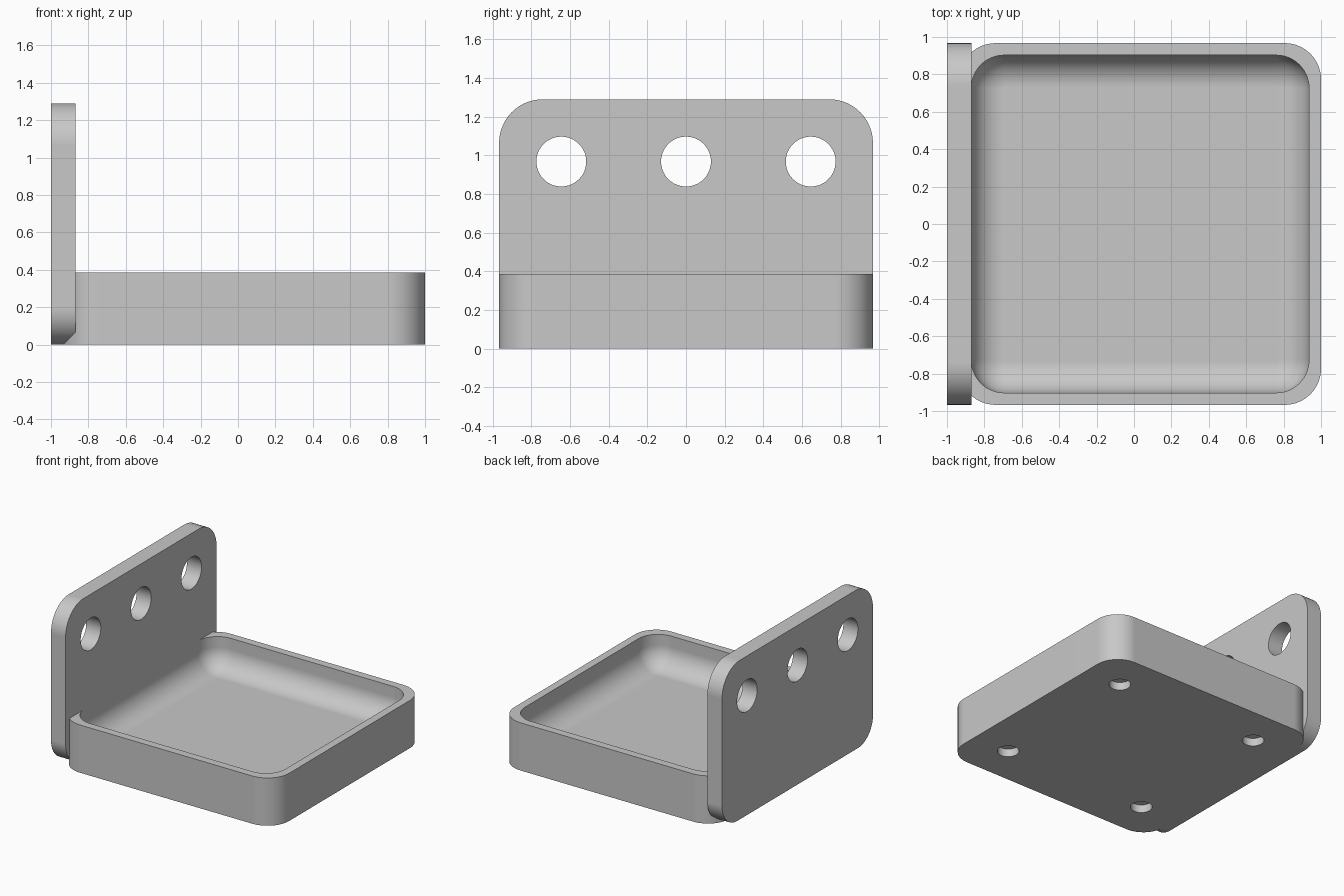
import bpy, bmesh, math
from mathutils import Matrix, Vector

cube = bpy.data.objects.get("Cube")
if cube:
    bpy.data.objects.remove(cube, do_unlink=True)

grey = bpy.data.materials.new("light_grey")
grey.use_nodes = True
grey.diffuse_color = (0.58, 0.58, 0.58, 1)
grey.node_tree.nodes["Principled BSDF"].inputs["Base Color"].default_value = (0.58, 0.58, 0.58, 1)

STEPS = 14       # segments per rounded corner
HALF = 0.967     # half width of the tray and plate
TRAY_X = 1 - HALF
HOLE_Y = 0.645


def rounded_rect(x0, x1, y0, y1, radii):
    """Counter-clockwise outline; radii run from the upper right corner."""
    points = []
    corners = [(x1, y1, -1, -1), (x0, y1, 1, -1), (x0, y0, 1, 1), (x1, y0, -1, 1)]
    for i, ((x, y, sx, sy), r) in enumerate(zip(corners, radii)):
        for s in range(STEPS + 1):
            a = math.pi / 2 * (i + s / STEPS)
            points.append((x + sx * r + r * math.cos(a), y + sy * r + r * math.sin(a)))
    return points


def loft(name, rings):
    """Skin matching closed rings and cap both ends."""
    bm = bmesh.new()
    loops = [[bm.verts.new(p) for p in ring] for ring in rings]
    for a, b in zip(loops, loops[1:]):
        for i in range(len(a)):
            j = (i + 1) % len(a)
            bm.faces.new((a[i], a[j], b[j], b[i]))
    bm.faces.new(loops[0][::-1])
    bm.faces.new(loops[-1])
    bmesh.ops.recalc_face_normals(bm, faces=bm.faces[:])
    return make_object(name, bm)


def make_object(name, bm):
    mesh = bpy.data.meshes.new(name)
    bm.to_mesh(mesh)
    bm.free()
    mesh.materials.append(grey)
    obj = bpy.data.objects.new(name, mesh)
    bpy.context.collection.objects.link(obj)
    return obj


def drill(obj, centres, axis, radius, depth):
    """Cut round holes reaching depth to both sides of each centre."""
    bm = bmesh.new()
    turn = Vector((0, 0, 1)).rotation_difference(Vector(axis)).to_matrix().to_4x4()
    for c in centres:
        bmesh.ops.create_cone(bm, cap_ends=True, segments=48, radius1=radius, radius2=radius,
                              depth=2 * depth, matrix=Matrix.Translation(c) @ turn)
    cutter = make_object("hole_cutter", bm)
    cutter.hide_render = True
    mod = obj.modifiers.new("holes", 'BOOLEAN')
    mod.operation = 'DIFFERENCE'
    mod.solver = 'EXACT'
    mod.object = cutter
    select(obj)
    bpy.ops.object.modifier_apply(modifier=mod.name)
    bpy.data.objects.remove(cutter, do_unlink=True)


def select(obj):
    bpy.ops.object.select_all(action='DESELECT')
    obj.select_set(True)
    bpy.context.view_layer.objects.active = obj


def finish(obj):
    select(obj)
    bpy.ops.object.shade_smooth_by_angle(angle=math.radians(30))
    mod = obj.modifiers.new("clean_normals", 'WEIGHTED_NORMAL')
    mod.keep_sharp = True


# Tray: outer wall, rim, then a hollow with a rounded foot
def tray_ring(inset, radius, z):
    h = HALF - inset
    return [(x, y, z) for x, y in
            rounded_rect(TRAY_X - h, TRAY_X + h, -h, h, [radius] * 4)]


WALL, TOP, FLOOR, FILLET, INNER_R = 0.0645, 0.387, 0.129, 0.17, 0.175
rings = [tray_ring(0, 0.194, 0), tray_ring(0, 0.194, TOP), tray_ring(WALL, INNER_R, TOP)]
for s in range(STEPS + 1):
    a = math.pi / 2 * s / STEPS
    inset = FILLET * (1 - math.cos(a))
    rings.append(tray_ring(WALL + inset, INNER_R - inset, FLOOR + FILLET * (1 - math.sin(a))))
tray = loft("tray", rings)

# Four shallow round sockets underneath
sockets = [(TRAY_X + sx * HOLE_Y, sy * HOLE_Y, 0) for sx in (-1, 1) for sy in (-1, 1)]
drill(tray, sockets, (0, 0, 1), 0.0805, 0.0645)
finish(tray)

# Upright plate with rounded corners and three through holes
outline = rounded_rect(-HALF, HALF, 0, 1.29, [0.226, 0.226, 0.194, 0.194])
plate = loft("back_plate", [[(x, y, z) for y, z in outline] for x in (-1, -0.869)])
drill(plate, [(-0.935, y, 0.968) for y in (-HOLE_Y, 0, HOLE_Y)], (1, 0, 0), 0.129, 0.2)
finish(plate)
